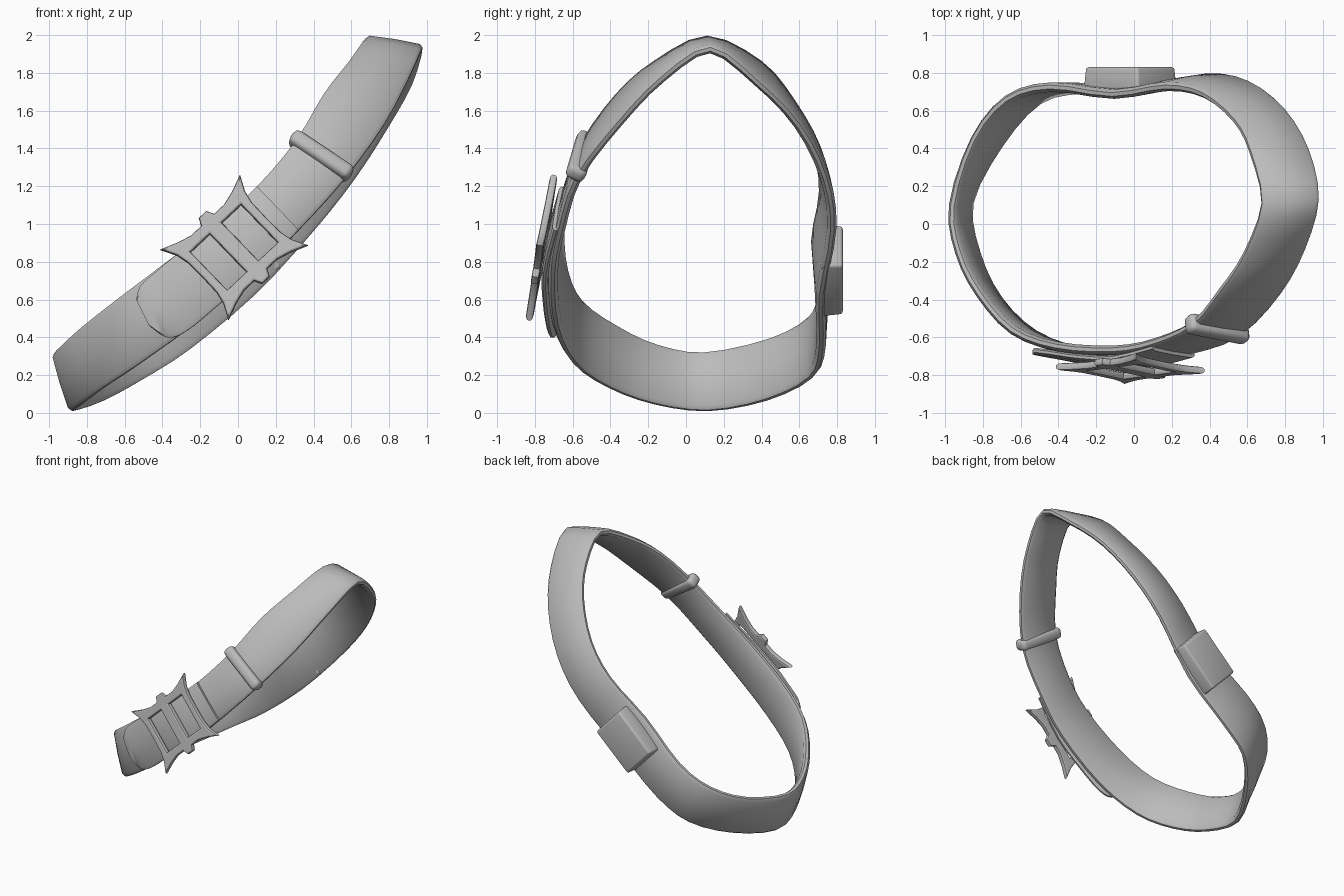
import bpy, bmesh, math
from mathutils import Vector, Matrix

cube = bpy.data.objects.get("Cube")
if cube:
    bpy.data.objects.remove(cube, do_unlink=True)

grey = bpy.data.materials.new("plain_grey")
grey.use_nodes = True
colour = (0.5, 0.5, 0.5, 1)
grey.diffuse_color = colour
grey.node_tree.nodes["Principled BSDF"].inputs["Base Color"].default_value = colour


def finish(obj, angle=40):
    obj.data.materials.clear()
    obj.data.materials.append(grey)
    bpy.ops.object.select_all(action="DESELECT")
    obj.select_set(True)
    bpy.context.view_layer.objects.active = obj
    bpy.ops.object.shade_smooth_by_angle(angle=math.radians(angle))
    return obj


def mesh_object(name, bm):
    bmesh.ops.recalc_face_normals(bm, faces=bm.faces)
    mesh = bpy.data.meshes.new(name)
    bm.to_mesh(mesh)
    bm.free()
    obj = bpy.data.objects.new(name, mesh)
    bpy.context.collection.objects.link(obj)
    return obj


def spline(points, closed, steps):
    """Smooth path through the points."""
    n, out = len(points), []
    pick = lambda i: points[i % n] if closed else points[max(0, min(n - 1, i))]
    for i in range(n if closed else n - 1):
        a, b, c, d = (pick(i + k) for k in (-1, 0, 1, 2))
        for s in range(steps):
            t = s / steps
            out.append(b + (c - a) * t / 2 + (a * 2 - b * 5 + c * 4 - d) * t**2 / 2
                       + (b * 3 - a - c * 3 + d) * t**3 / 2)
    return out if closed else out + [points[-1]]


def ribbon(name, stations, thick, closed, steps=3):
    """Strap swept through (upper edge, lower edge) pairs on its outer side."""
    upper = spline([Vector(s[0]) for s in stations], closed, steps)
    lower = spline([Vector(s[1]) for s in stations], closed, steps)
    half = [(0, -.3), (.06, 0), (.5, .08), (.94, 0), (1, -.3)]
    section = half + [(f, -1 - d) for f, d in reversed(half)]
    section[7] = (.5, -1)
    n, bm, rings = len(upper), bmesh.new(), []
    mid = [(a + b) / 2 for a, b in zip(upper, lower)]
    for i in range(n):
        after = mid[(i + 1) % n] if closed else mid[min(i + 1, n - 1)]
        before = mid[i - 1] if closed else mid[max(i - 1, 0)]
        normal = (after - before).cross(upper[i] - lower[i]).normalized()
        rings.append([bm.verts.new(lower[i].lerp(upper[i], f) + normal * d * thick)
                      for f, d in section])
    m = len(section)
    for i in range(n if closed else n - 1):
        a, b = rings[i], rings[(i + 1) % n]
        for k in range(m):
            bm.faces.new((a[k], a[(k + 1) % m], b[(k + 1) % m], b[k]))
    if not closed:
        bm.faces.new(rings[0])
        bm.faces.new(rings[-1])
    return finish(mesh_object(name, bm))


def frame(centre, along, across):
    """Placement with x along the strap, y across it and z outwards."""
    x = Vector(along).normalized()
    z = x.cross(Vector(across)).normalized()
    y = z.cross(x)
    mat = Matrix((x, y, z)).transposed().to_4x4()
    mat.translation = Vector(centre)
    return mat


def rounded_box(name, size, bevel, place, taper=1.0):
    bm = bmesh.new()
    bmesh.ops.create_cube(bm, size=1)
    for v in bm.verts:
        k = taper if v.co.z > 0 else 1
        v.co = Vector((v.co.x * size[0] * k, v.co.y * size[1] * k, v.co.z * size[2]))
    bmesh.ops.bevel(bm, geom=bm.edges[:], offset=bevel, segments=3, profile=.5,
                    affect="EDGES")
    bm.transform(place)
    return finish(mesh_object(name, bm))


# Main strap: tilted closed loop, from the low end round the front
ribbon("belt_strap", [
    ((-.985, .10, .31), (-.89, .12, .005)),
    ((-.95, -.16, .35), (-.85, -.17, .04)),
    ((-.84, -.38, .45), (-.73, -.42, .13)),
    ((-.66, -.58, .59), (-.53, -.61, .26)),
    ((-.42, -.67, .77), (-.25, -.71, .46)),
    ((-.12, -.69, 1.0), (.09, -.73, .74)),
    ((.10, -.65, 1.2), (.32, -.69, .97)),
    ((.31, -.55, 1.45), (.57, -.60, 1.25)),
    ((.46, -.37, 1.70), (.78, -.38, 1.54)),
    ((.59, -.17, 1.87), (.91, -.14, 1.79)),
    ((.68, .11, 2.0), (.98, .13, 1.95)),
    ((.62, .40, 1.87), (.93, .40, 1.76)),
    ((.53, .57, 1.67), (.80, .62, 1.53)),
    ((.36, .71, 1.42), (.62, .76, 1.25)),
    ((.16, .75, 1.19), (.40, .80, .97)),
    ((-.12, .71, .93), (.08, .74, .62)),
    ((-.45, .75, .66), (-.25, .74, .34)),
    ((-.69, .68, .50), (-.50, .68, .18)),
    ((-.87, .46, .38), (-.72, .44, .06)),
], .05, True)

# Loose rounded end lying over the strap
ribbon("strap_end", [
    ((-.54, -.69, .60), (-.47, -.70, .46)),
    ((-.52, -.69, .67), (-.38, -.72, .40)),
    ((-.44, -.70, .745), (-.28, -.74, .43)),
    ((-.30, -.72, .86), (-.12, -.76, .56)),
    ((-.12, -.725, .99), (.09, -.765, .74)),
    ((.10, -.67, 1.2), (.32, -.71, .97)),
], .035, False)

# Buckle: spiked outline mirrored from one quarter, with two windows
quarter = [(.228, 0), (.23, .11), (.245, .18), (.283, .255),
           (.2, .222), (.12, .2), (.045, .2), (.025, .24)]
outline = (quarter + [(-x, y) for x, y in reversed(quarter[1:])] +
           [(-x, -y) for x, y in quarter] +
           [(x, -y) for x, y in reversed(quarter[1:])])
window = [(.04, -.145), (.188, -.145), (.188, .145), (.04, .145)]
curve = bpy.data.curves.new("buckle_outline", "CURVE")
curve.dimensions = "2D"
curve.fill_mode = "BOTH"
curve.extrude, curve.bevel_depth, curve.offset = .008, .012, -.008
curve.bevel_resolution = 1
for path in (outline, window, [(-x, y) for x, y in window]):
    line = curve.splines.new("POLY")
    line.points.add(len(path) - 1)
    for p, (x, y) in zip(line.points, path):
        p.co = (x, y, 0, 1)
    line.use_cyclic_u = True
buckle = bpy.data.objects.new("buckle", curve)
bpy.context.collection.objects.link(buckle)
bpy.ops.object.select_all(action="DESELECT")
buckle.select_set(True)
bpy.context.view_layer.objects.active = buckle
bpy.ops.object.convert(target="MESH")
buckle = bpy.context.view_layer.objects.active
buckle.matrix_world = frame((-.02, -.765, .875), (.41, .055, .385), (-.35, .075, .365))
finish(buckle, 30)

# Keeper loop around the strap
rounded_box("keeper_loop", (.085, .38, .105), .03,
            frame((.44, -.555, 1.36), (.4, .295, .515), (-.29, .06, .2)))

# Flat block on the back
rounded_box("back_block", (.40, .31, .12), .015,
            frame((-.02, .77, .755), (-.66, 0, -.62), (-.62, 0, .66)), .95)
